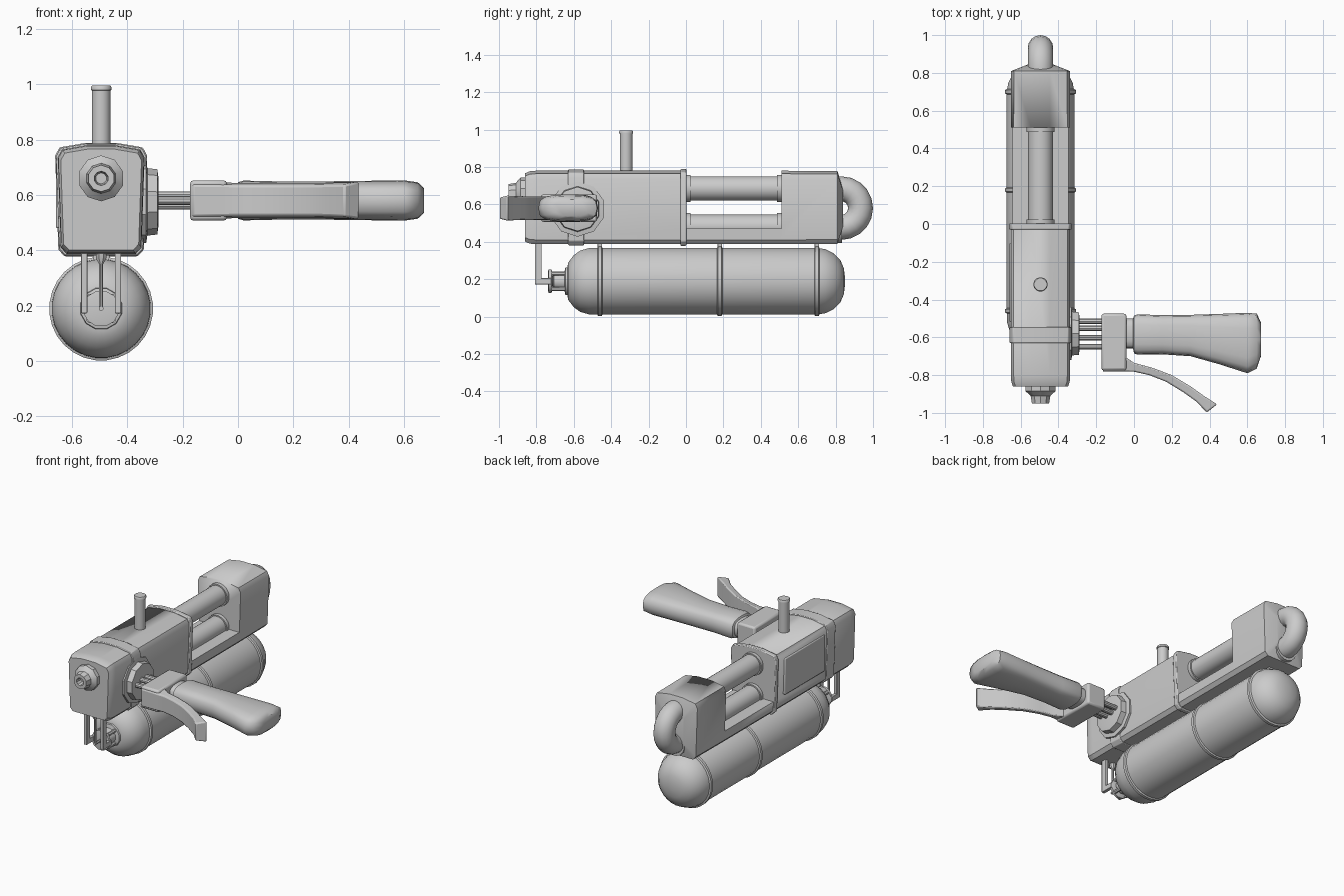
import bpy, bmesh, math
from mathutils import Vector

if "Cube" in bpy.data.objects:
    bpy.data.objects.remove(bpy.data.objects["Cube"])

CX = -0.495  # centre line of the main body and tank


def finish(name, bm, angle=35, bevel=0):
    bmesh.ops.recalc_face_normals(bm, faces=bm.faces)
    me = bpy.data.meshes.new(name)
    bm.to_mesh(me)
    bm.free()
    ob = bpy.data.objects.new(name, me)
    bpy.context.collection.objects.link(ob)
    if bevel:
        m = ob.modifiers.new("bevel", 'BEVEL')
        m.width, m.segments = bevel, 2
        m.limit_method, m.angle_limit = 'ANGLE', math.radians(40)
    bpy.ops.object.select_all(action='DESELECT')
    ob.select_set(True)
    bpy.context.view_layer.objects.active = ob
    bpy.ops.object.shade_smooth_by_angle(angle=math.radians(angle))
    return ob


def loft(name, rings, **kw):
    """Skin a list of equal-length point rings and cap both ends."""
    bm = bmesh.new()
    vs = [[bm.verts.new(p) for p in r] for r in rings]
    n = len(rings[0])
    for a, b in zip(vs, vs[1:]):
        for i in range(n):
            j = (i + 1) % n
            bm.faces.new((a[i], a[j], b[j], b[i]))
    bm.faces.new(vs[0])
    bm.faces.new(vs[-1])
    return finish(name, bm, **kw)


def turn(name, prof, c, axis='y', n=24, **kw):
    """Lathe (radius, position) pairs about an axis through c."""
    rings = []
    for r, t in prof:
        ring = []
        for i in range(n):
            a = math.tau * (i + 0.5) / n
            u, v = r * math.cos(a), r * math.sin(a)
            ring.append({'x': (t, c[0] + u, c[1] + v),
                         'y': (c[0] + u, t, c[1] + v),
                         'z': (c[0] + u, c[1] + v, t)}[axis])
        rings.append(ring)
    return loft(name, rings, **kw)


def box(name, lo, hi, bevel=0):
    q = [(0, 0), (1, 0), (1, 1), (0, 1)]
    pick = lambda i, k: (lo, hi)[k][i]
    return loft(name, [[(pick(0, a), pick(1, b), z) for a, b in q] for z in (lo[2], hi[2])], bevel=bevel)


def section(y, s=1.0, grow=0.0):
    """Body cross-section with a shallow roof."""
    half = [(.125, .387), (.146, .41), (.157, .735), (.142, .764), (.05, .78)]
    pts = half + [(-x, z) for x, z in reversed(half)]
    k = s + grow / .15
    return [(CX + x * k, y, .583 + (z - .583) * (s + grow / .2)) for x, z in pts]


# main body: one long housing with the window cut out
body = loft("main_body", [section(-.86, .93), section(-.835, .985), section(-.8), section(.5),
                          section(.81, .99), section(.84, .5)])
cutter = box("window_cutter", (CX - .3, 0, .47), (CX + .3, .51, .95))
cutter.hide_render = True
mod = body.modifiers.new("window", 'BOOLEAN')
mod.operation, mod.object, mod.solver = 'DIFFERENCE', cutter, 'EXACT'
bpy.context.view_layer.objects.active = body
bpy.ops.object.modifier_apply(modifier="window")
bpy.data.objects.remove(cutter)

# raised bands round the housing
loft("front_band", [section(-.63, 1, .006), section(-.545, 1, .006)], bevel=.004)
loft("window_lip", [section(-.03, 1, .009), section(0.002, 1, .009)], bevel=.005)
# side cover on the left
box("side_cover", (CX - .164, -.52, .48), (CX - .14, -.1, .72), .006)

# pipes through the window and the return bend at the back
for nm, z in (("upper_pipe", .685), ("lower_pipe", .48)):
    turn(nm, [(.066, -.01), (.066, .52)], (CX, z), n=20)
    for k, y in enumerate((.012, .498)):
        turn(f"{nm}_collar_{k}", [(.074, y - .012), (.074, y + .012)], (CX, z), n=20)
bend = []
path = [(.80, .683)] + [(.83 + .103 * math.sin(a), .58 + .103 * math.cos(a))
                        for a in (math.pi * i / 10 for i in range(11))] + [(.80, .477)]
for k, (y, z) in enumerate(path):
    a = math.pi * min(max(k - 1, 0), 10) / 10
    ring = []
    for i in range(16):
        t = math.tau * i / 16
        rr = .067 * math.cos(t)
        ring.append((CX + .067 * math.sin(t), y + rr * math.sin(a), z + rr * math.cos(a)))
    bend.append(ring)
loft("return_bend", bend, angle=50)
turn("bend_flange", [(.078, .80), (.078, .835)], (CX, .47), n=16)

# front nozzle, recessed in the middle
turn("nozzle", [(.083, -.85), (.083, -.885), (.055, -.91), (.048, -.95), (.026, -.95), (.02, -.91)],
     (CX, .66), n=10)

# top post
turn("top_post", [(.034, .76), (.034, .978), (.038, .98), (.038, .99), (.034, .996)], (CX, -.32), 'z', n=16)

# gas tank under the body
TZ = .189
turn("tank", [(.07, -.635), (.10, -.63), (.14, -.60), (.165, -.565), (.178, -.52), (.18, -.46),
              (.18, .70), (.172, .745), (.15, .79), (.115, .825), (.07, .844), (.02, .85)],
     (CX, TZ), n=28, angle=40)
for k, y in enumerate((-.46, .18, .70)):
    turn(f"tank_strap_{k}", [(.18, y - .014), (.188, y - .009), (.188, y + .009), (.18, y + .014)], (CX, TZ), n=28)
    box(f"strap_link_{k}", (CX - .03, y - .012, .36), (CX + .03, y + .012, .40), .004)

# tank valve, hand wheel and hanger
turn("valve_neck", [(.08, -.62), (.075, -.645), (.052, -.65), (.045, -.705), (.03, -.71), (.03, -.735)],
     (CX, TZ), n=12)
turn("valve_wheel", [(.05, -.715), (.066, -.72), (.066, -.735), (.05, -.738)], (CX, TZ), n=12)
for i in range(4):
    a = math.tau * (i + .5) / 4
    p = Vector((CX + .058 * math.cos(a), 0, TZ + .058 * math.sin(a)))
    turn(f"valve_rib_{i}", [(.012, -.72), (.012, -.63)], (p.x, p.z), n=8)
for s in (-1, 1):
    x = CX + s * .061
    box(f"hanger_{s}", (x - .011, -.808, .175), (x + .011, -.772, .40), .003)
    box(f"hanger_foot_{s}", (x - .011, -.808, .172), (x + .011, -.72, .205), .003)
turn("feed_rod", [(.02, .40), (.02, .37), (.008, .35), (.008, .185)], (CX, -.79), 'z', n=8)
turn("feed_rod_foot", [(.009, -.798), (.009, -.73)], (CX, TZ), n=8)

# round handle mount on the right side
turn("handle_mount", [(.148, -.36), (.148, -.332), (.122, -.328), (.118, -.292), (.09, -.288)],
     (-.58, .575), 'x', n=10)
for i, (y, z) in enumerate(((-.515, .58), (-.552, .597), (-.552, .563), (-.602, .597), (-.602, .563), (-.65, .58))):
    turn(f"handle_rod_{i}", [(.016, -.30), (.016, -.16)], (y, z), 'x', n=10)

# handle block
box("handle_block", (-.173, -.775, .507), (-.04, -.475, .653), .012)

# grip: rounded section lofted along x (position, near edge, far edge, half height)
grip = [(-.05, -.66, -.50, .055), (-.005, -.66, -.50, .055), (0, -.685, -.485, .066), (.02, -.692, -.478, .072),
        (.15, -.69, -.483, .069), (.3, -.70, -.481, .069), (.45, -.742, -.476, .071), (.6, -.79, -.47, .073),
        (.65, -.765, -.475, .066), (.672, -.70, -.52, .045)]
rings = []
for x, y0, y1, h in grip:
    ring = []
    for i in range(16):
        a = math.tau * i / 16
        c, s = math.cos(a), math.sin(a)
        ring.append((x, (y0 + y1) / 2 + (y1 - y0) / 2 * math.copysign(abs(c) ** .75, c),
                     .58 + h * math.copysign(abs(s) ** .6, s)))
    rings.append(ring)
loft("grip", rings, angle=45)

# squeeze lever: (x upper, y upper, x lower, y lower) along its curve
lever = [(-.17, -.68, -.165, -.782), (-.05, -.70, -.05, -.782), (0, -.735, 0, -.782), (.1, -.762, .08, -.80),
         (.2, -.80, .17, -.835), (.3, -.86, .26, -.89), (.37, -.91, .33, -.94), (.44, -.955, .385, -.998)]
rings = []
for k, (xu, yu, xl, yl) in enumerate(lever):
    h = .068 - .004 * math.sin(math.pi * k / 7)
    rings.append([(xu, yu, .58 - h), (xu, yu, .58 + h), (xl, yl, .58 + h * .85), (xl, yl, .58 - h * .85)])
loft("squeeze_lever", rings, bevel=.008)
